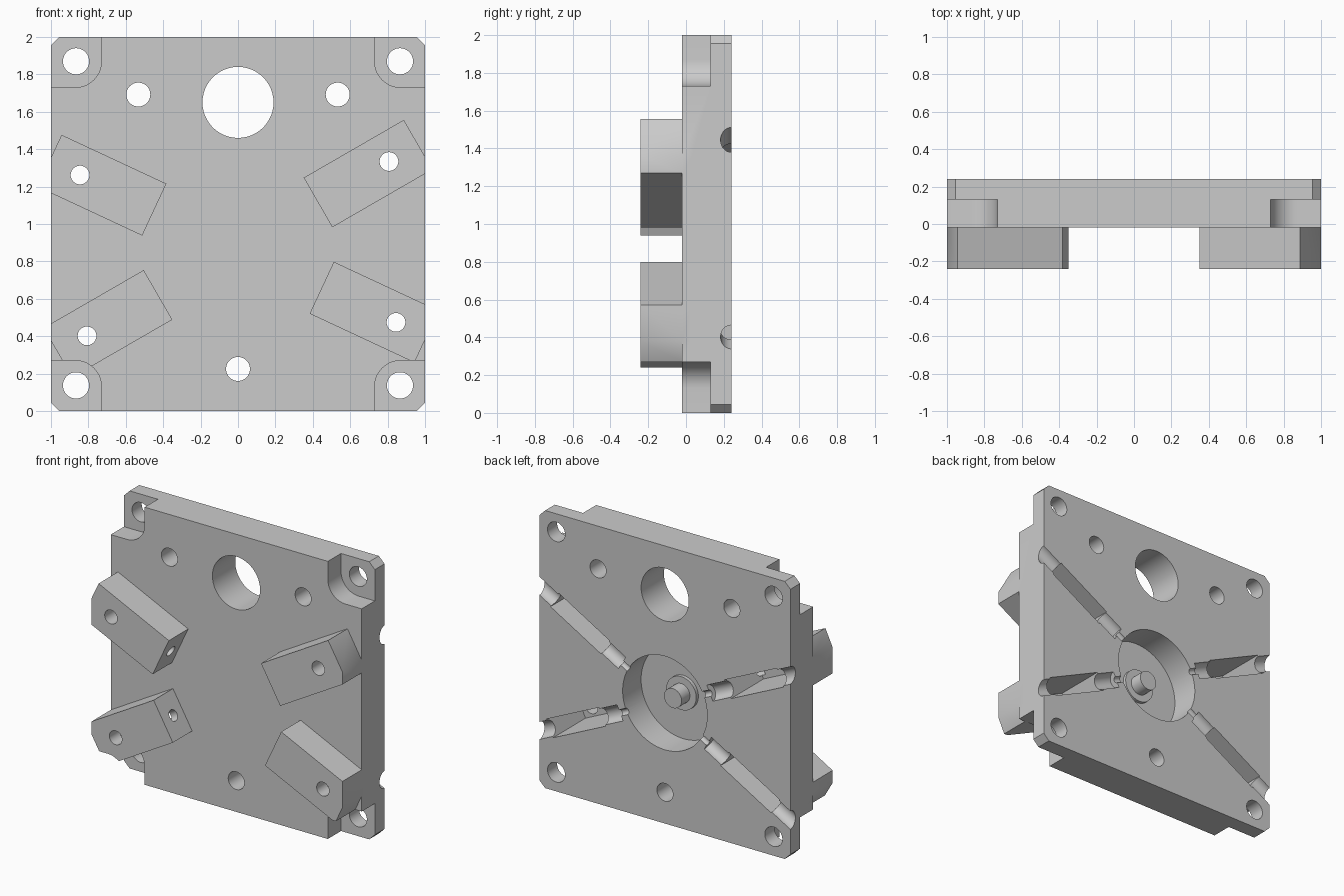
import bpy, bmesh, math
from mathutils import Matrix, Vector

cube = bpy.data.objects.get("Cube")
if cube:
    bpy.data.objects.remove(cube, do_unlink=True)

steel = bpy.data.materials.new("plain_steel")
steel.use_nodes = True
GREY = (0.6, 0.6, 0.6, 1)
steel.diffuse_color = GREY
steel.node_tree.nodes["Principled BSDF"].inputs["Base Color"].default_value = GREY

CENTRE = Vector((0, 0, 0.868))   # hub where the four runners meet
BACK, FRONT, BLOCK_FRONT = 0.24, -0.02, -0.24
ANGLES = [30, 155, 210, 335]


def make(name, bm):
    bmesh.ops.recalc_face_normals(bm, faces=bm.faces)
    mesh = bpy.data.meshes.new(name)
    bm.to_mesh(mesh)
    bm.free()
    mesh.materials.append(steel)
    ob = bpy.data.objects.new(name, mesh)
    bpy.context.collection.objects.link(ob)
    return ob


def prism(name, outline, y0, y1):
    """Extrude an x-z outline from y0 to y1."""
    bm = bmesh.new()
    face = bm.faces.new([bm.verts.new((x, y0, z)) for x, z in outline])
    ext = bmesh.ops.extrude_face_region(bm, geom=[face])
    verts = [v for v in ext["geom"] if isinstance(v, bmesh.types.BMVert)]
    bmesh.ops.translate(bm, verts=verts, vec=(0, y1 - y0, 0))
    return make(name, bm)


def rod(name, start, end, radius, sides=48):
    start, end = Vector(start), Vector(end)
    axis = end - start
    bm = bmesh.new()
    turn = axis.to_track_quat('Z', 'Y').to_matrix().to_4x4()
    bmesh.ops.create_cone(bm, cap_ends=True, segments=sides, radius1=radius,
                          radius2=radius, depth=axis.length,
                          matrix=Matrix.Translation((start + end) / 2) @ turn)
    return make(name, bm)


def radial(angle, r, side=0):
    """x-z point at distance r along a runner, shifted sideways."""
    a = math.radians(angle)
    return (r * math.cos(a) - side * math.sin(a),
            CENTRE.z + r * math.sin(a) + side * math.cos(a))


def bar(name, angle, r0, r1, half, y0, y1):
    return prism(name, [radial(angle, r, s) for r, s in
                        ((r0, -half), (r1, -half), (r1, half), (r0, half))], y0, y1)


def radial_rod(name, angle, r0, r1, radius, y):
    (x0, z0), (x1, z1) = radial(angle, r0), radial(angle, r1)
    return rod(name, (x0, y, z0), (x1, y, z1), radius, 32)


def combine(target, tool, operation):
    mod = target.modifiers.new(operation, 'BOOLEAN')
    mod.object, mod.operation, mod.solver = tool, operation, 'EXACT'
    bpy.context.view_layer.objects.active = target
    bpy.ops.object.modifier_apply(modifier=mod.name)
    bpy.data.objects.remove(tool, do_unlink=True)


# Main plate with chamfered corners
c = 0.045
plate = prism("mould_plate", [(-1, c), (c - 1, 0), (1 - c, 0), (1, c),
                              (1, 2 - c), (1 - c, 2), (c - 1, 2), (-1, 2 - c)], FRONT, BACK)

# Four slanted housings on the front, trimmed flush with the plate sides
for angle in ANGLES:
    block = bar("housing", angle, 0.494, 1.112, 0.153, BLOCK_FRONT, FRONT + 0.05)
    bm = bmesh.new()
    bm.from_mesh(block.data)
    for s in (-1, 1):
        cut = bmesh.ops.bisect_plane(bm, geom=bm.verts[:] + bm.edges[:] + bm.faces[:],
                                     plane_co=(s, 0, 0), plane_no=(s, 0, 0), clear_outer=True)
        edges = [e for e in cut["geom_cut"] if isinstance(e, bmesh.types.BMEdge)]
        if edges:
            bmesh.ops.holes_fill(bm, edges=edges)
    bmesh.ops.recalc_face_normals(bm, faces=bm.faces)
    bm.to_mesh(block.data)
    bm.free()
    combine(plate, block, 'UNION')

# Corner recesses with a rounded inner corner
size, rad = 0.27, 0.14
arc = [(size - rad + rad * math.cos(t * math.pi / 24),
        size - rad + rad * math.sin(t * math.pi / 24)) for t in range(13)]
corner = [(-0.1, -0.1), (size, -0.1)] + arc + [(-0.1, size)]
for sx in (-1, 1):
    for top in (False, True):
        outline = [(sx * (1 - u), 2 - v if top else v) for u, v in corner]
        combine(plate, prism("corner_cutter", outline, -0.4, 0.13), 'DIFFERENCE')

# Round hub pocket in the back
combine(plate, rod("pocket_cutter", CENTRE + Vector((0, 0.03, 0)),
                   CENTRE + Vector((0, 0.4, 0)), 0.337, 96), 'DIFFERENCE')

# Runners: gate, round channel, deep slot, outlet and housing end hole
for angle in ANGLES:
    tools = [radial_rod("gate_cutter", angle, 0.28, 0.43, 0.022, BACK),
             radial_rod("channel_cutter", angle, 0.395, 0.58, 0.057, BACK),
             bar("slot_cutter", angle, 0.55, 1.015, 0.066, -0.13, 0.4),
             radial_rod("outlet_cutter", angle, 0.98, 1.4, 0.057, BACK),
             radial_rod("end_hole_cutter", angle, 0.4, 0.58, 0.04, -0.125)]
    for tool in tools:
        combine(plate, tool, 'DIFFERENCE')

# Through holes: x, z, radius
holes = [(0, 1.65, 0.19), (0, 0.225, 0.064)]
for s in (-1, 1):
    holes += [(s * 0.866, 1.87, 0.07), (s * 0.866, 0.137, 0.07), (s * 0.533, 1.692, 0.064)]
holes += [radial(a, 0.932) + (0.05,) for a in ANGLES]
for x, z, r in holes:
    combine(plate, rod("hole_cutter", (x, -0.5, z), (x, 0.5, z), r), 'DIFFERENCE')

# Stepped pin in the hub pocket
base = rod("pin_base", CENTRE + Vector((0, 0.02, 0)), CENTRE + Vector((0, 0.055, 0)), 0.12)
pin = rod("centre_pin", CENTRE + Vector((0, 0.02, 0)), CENTRE + Vector((0, 0.15, 0)), 0.07)

for ob in (plate, base, pin):
    bpy.ops.object.select_all(action='DESELECT')
    ob.select_set(True)
    bpy.context.view_layer.objects.active = ob
    bpy.ops.object.shade_smooth_by_angle(angle=math.radians(30))
